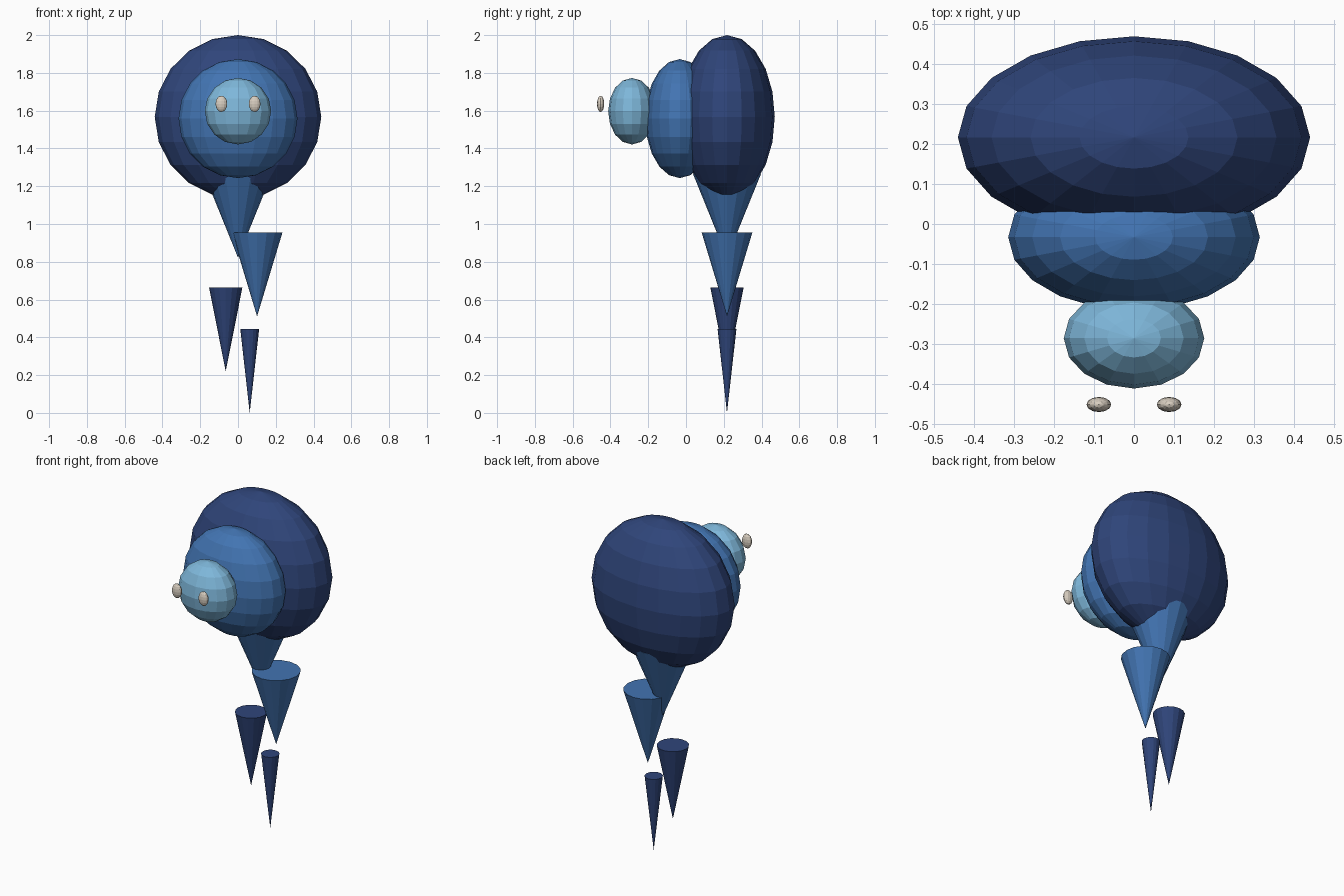
import bpy

if "Cube" in bpy.data.objects:
    bpy.data.objects.remove(bpy.data.objects["Cube"])


def material(name, rgb):
    """Flat colour from 0-255 sRGB values, stored as linear."""
    lin = [((c / 255 + 0.055) / 1.055) ** 2.4 for c in rgb]
    mat = bpy.data.materials.new(name)
    mat.diffuse_color = (*lin, 1)
    mat.use_nodes = True
    mat.node_tree.nodes["Principled BSDF"].inputs["Base Color"].default_value = mat.diffuse_color
    return mat


NAVY = material("navy", (47, 69, 122))
BLUE = material("mid_blue", (66, 116, 178))
SKY = material("sky_blue", (126, 183, 218))
CREAM = material("cream", (216, 206, 192))


def finish(name, mat):
    obj = bpy.context.object
    obj.name = name
    obj.data.materials.append(mat)
    return obj


def ellipsoid(name, centre, radii, segments, rings, mat):
    bpy.ops.mesh.primitive_uv_sphere_add(
        segments=segments, ring_count=rings, radius=1, location=centre)
    bpy.context.object.scale = radii
    bpy.ops.object.transform_apply(location=False, rotation=False, scale=True)
    return finish(name, mat)


def spike(name, x, top, radius, mat, height=0.443, y=0.217):
    """Downward-pointing cone with a flat top."""
    bpy.ops.mesh.primitive_cone_add(
        vertices=16, radius1=0, radius2=radius, depth=height,
        location=(x, y, top - height / 2))
    return finish(name, mat)


# Body, chest and head: faceted ellipsoids shrinking towards the front
ellipsoid("body", (0, 0.217, 1.567), (0.441, 0.253, 0.433), 20, 10, NAVY)
ellipsoid("chest", (0, -0.033, 1.558), (0.315, 0.183, 0.315), 20, 10, BLUE)
ellipsoid("head", (0, -0.286, 1.597), (0.176, 0.126, 0.176), 16, 8, SKY)

# Eyes floating just in front of the head
for side, label in ((-1, "left"), (1, "right")):
    ellipsoid(label + "_eye", (side * 0.088, -0.452, 1.636),
              (0.031, 0.019, 0.043), 12, 8, CREAM)

# Trailing tail of separate spikes
spike("tail_upper", 0, 1.265, 0.18, BLUE)
spike("tail_second", 0.101, 0.954, 0.134, BLUE)
spike("tail_third", -0.065, 0.663, 0.088, NAVY)
spike("tail_tip", 0.062, 0.445, 0.05, NAVY, height=0.445)
